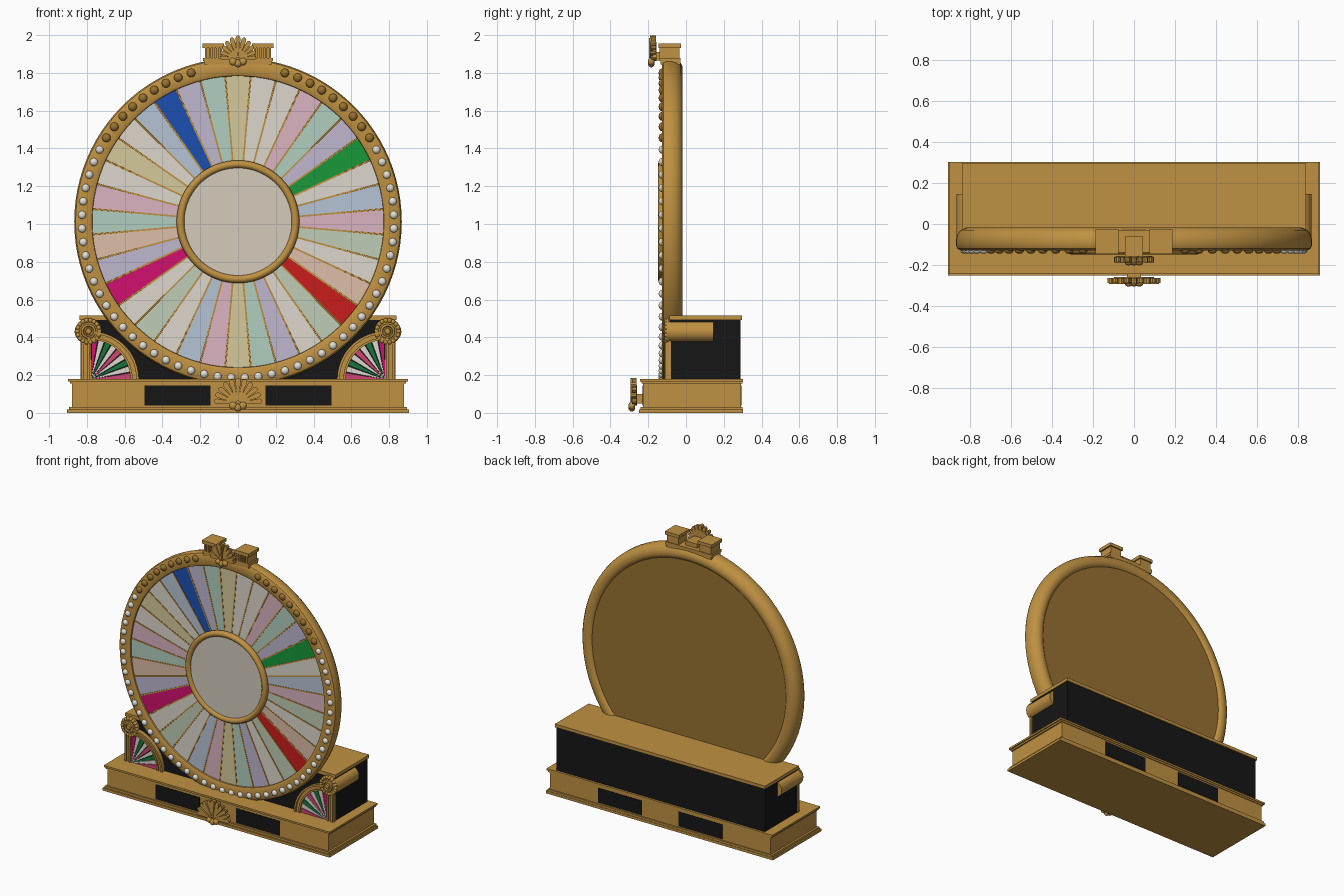
import bpy, bmesh
from math import sin, cos, pi, radians
from mathutils import Vector, Matrix

if "Cube" in bpy.data.objects:
    bpy.data.objects.remove(bpy.data.objects["Cube"])

def mat(name, r, g, b):
    m = bpy.data.materials.new(name)
    m.diffuse_color = [(c / 255) ** 2.2 for c in (r, g, b)] + [1]
    m.use_nodes = True
    m.node_tree.nodes["Principled BSDF"].inputs["Base Color"].default_value = m.diffuse_color
    return m

GOLD = mat("gold", 190, 144, 68)
DARK = mat("dark_gold", 150, 112, 52)
BLACK = mat("black", 28, 28, 28)
PEARL = mat("pearl", 225, 222, 212)
HUB = mat("hub_cream", 210, 202, 185)
COL = {k: mat("panel_" + k, *c) for k, c in dict(
    tan=(212, 200, 155), white=(219, 214, 203), pink=(217, 178, 192), teal=(176, 204, 190),
    lilac=(190, 182, 206), sky=(180, 194, 212), sage=(190, 203, 180), peach=(219, 188, 167),
    green=(30, 150, 60), red=(200, 34, 34), magenta=(208, 24, 110), blue=(34, 80, 175),
    leaf=(30, 115, 62), rose=(205, 70, 115)).items()}
CZ = 1.012  # wheel centre height

def finish(name, bm, m, smooth=True):
    bmesh.ops.recalc_face_normals(bm, faces=bm.faces)
    me = bpy.data.meshes.new(name)
    bm.to_mesh(me)
    bm.free()
    me.materials.append(m)
    ob = bpy.data.objects.new(name, me)
    bpy.context.collection.objects.link(ob)
    if smooth:
        bpy.ops.object.select_all(action='DESELECT')
        ob.select_set(True)
        bpy.context.view_layer.objects.active = ob
        bpy.ops.object.shade_smooth_by_angle(angle=radians(35))
    return ob

def add_box(bm, x0, x1, y0, y1, z0, z1):
    M = Matrix.Translation(((x0 + x1) / 2, (y0 + y1) / 2, (z0 + z1) / 2)) @ \
        Matrix.Diagonal((abs(x1 - x0), y1 - y0, z1 - z0, 1))
    bmesh.ops.create_cube(bm, size=1, matrix=M)

def boxes(name, m, *dims):
    bm = bmesh.new()
    for d in dims:
        add_box(bm, *d)
    return finish(name, bm, m, False)

def add_prism(bm, pts, y0, y1):
    # outline in x,z extruded along y
    a = [bm.verts.new((x, y0, z)) for x, z in pts]
    b = [bm.verts.new((x, y1, z)) for x, z in pts]
    n = len(pts)
    bm.faces.new(a)
    bm.faces.new(b[::-1])
    for i in range(n):
        bm.faces.new((a[i], b[i], b[(i + 1) % n], a[(i + 1) % n]))

def arc(cx, cz, r, a0, a1, n):
    return [(cx + r * cos(radians(a0 + (a1 - a0) * i / n)),
             cz + r * sin(radians(a0 + (a1 - a0) * i / n))) for i in range(n + 1)]

def lathe(name, prof, m, cx=0, cz=CZ, n=96, closed=False):
    # (radius, y) profile spun about the y axis
    bm = bmesh.new()
    vs = [bm.verts.new((cx + r, y, cz)) for r, y in prof]
    for i in range(len(vs) if closed else len(vs) - 1):
        bm.edges.new((vs[i], vs[(i + 1) % len(vs)]))
    bmesh.ops.spin(bm, geom=bm.verts[:] + bm.edges[:], cent=(cx, 0, cz), axis=(0, 1, 0),
                   angle=2 * pi, steps=n)
    bmesh.ops.remove_doubles(bm, verts=bm.verts, dist=1e-5)
    return finish(name, bm, m)

def domes(name, m, spots, r, depth):
    bm = bmesh.new()
    for p in spots:
        bmesh.ops.create_uvsphere(bm, u_segments=12, v_segments=8, radius=1,
            matrix=Matrix.Translation(p) @ Matrix.Diagonal((r, depth, r, 1)))
    return finish(name, bm, m)

# stepped base with dark inset panels front and back
boxes("base", GOLD, (-.905, .905, -.25, .303, 0, .018), (-.895, .895, -.24, .3, .018, .032),
      (-.88, .88, -.228, .292, .032, .155), (-.89, .89, -.235, .298, .155, .167),
      (-.9, .9, -.243, .303, .167, .18))
for s, side in ((-1, "left"), (1, "right")):
    x0, x1 = sorted((s * .145, s * .495))
    boxes("base_panel_" + side, BLACK, (x0, x1, -.231, .295, .04, .145))

# rear housing
boxes("housing", BLACK, (-.83, .83, -.085, .288, .18, .495))
boxes("housing_top", GOLD, (-.838, .838, -.088, .297, .492, .515))

# wheel rim and backing
lathe("wheel_rim", [(.77, -.105), (.773, -.122), (.785, -.128), (.845, -.128), (.86, -.12),
      (.867, -.105), (.867, -.075), (.86, -.05), (.845, -.03), (.82, -.018), (.795, -.018),
      (.778, -.028), (.77, -.04)], GOLD, closed=True)
lathe("wheel_backing", [(0, -.105), (.775, -.105), (.775, -.035), (0, -.035)], DARK)

# wheel panels, counter-clockwise from the right, ten degrees each
order = ("pink sky white green lilac teal pink white white tan teal lilac blue sky white tan white "
         "pink teal peach lilac magenta white sage white sky pink tan teal lilac white sage "
         "red peach white sage").split()
for i, c in enumerate(order):
    bm = bmesh.new()
    a = i * 10
    add_prism(bm, arc(0, CZ, .772, a - 4.6, a + 4.6, 4) + arc(0, CZ, .31, a + 4.3, a - 4.3, 2),
              -.112, -.1)
    finish("wheel_panel_%02d" % i, bm, COL[c], False)

# thin gold dividers between panels
bm = bmesh.new()
for i in range(36):
    M = Matrix.Translation((0, 0, CZ)) @ Matrix.Rotation(radians(i * 10 + 5), 4, 'Y') @ \
        Matrix.Translation((.54, -.107, 0)) @ Matrix.Diagonal((.46, .014, .009, 1))
    bmesh.ops.create_cube(bm, size=1, matrix=M)
finish("wheel_dividers", bm, GOLD, False)

# hub
lathe("hub_disc", [(0, -.132), (.3, -.132), (.3, -.1)], HUB)
lathe("hub_ring", [(.304 + .021 * cos(t * pi / 6), -.126 + .023 * sin(t * pi / 6))
                   for t in range(12)], GOLD, closed=True)

# bulbs round the rim: gold at the top, pearl elsewhere
gold, pearl = [], []
for i in range(72):
    a = i * 5 + 2.5
    off = abs((a - 90 + 180) % 360 - 180)
    if off > 15:
        p = Vector((.826 * cos(radians(a)), -.128, CZ + .826 * sin(radians(a))))
        (gold if off < 60 else pearl).append(p)
domes("rim_bulbs_gold", DARK, gold, .023, .017)
domes("rim_bulbs_pearl", PEARL, pearl, .021, .017)

# crown: slab with two fluted, capped blocks
dims = [(-.18, .18, -.135, -.03, 1.845, 1.862), (-.185, .185, -.14, -.03, 1.862, 1.88)]
for s in (-1, 1):
    def bx(a, b, *r):
        dims.append((*sorted((s * a, s * b)), *r))
    bx(.085, .175, -.13, -.035, 1.88, 1.935)
    bx(.075, .187, -.145, -.026, 1.932, 1.955)
    for k in range(5):
        bx(.085 + k * .0195, .096 + k * .0195, -.139, -.12, 1.88, 1.935)
boxes("crown", GOLD, *dims)

def shell(name, pz, y, length, side, n=11):
    # fan of rounded ribs rising from a small scroll
    bm = bmesh.new()
    for i in range(n):
        t = (i / (n - 1) - .5) * 2
        a = 90 - t * 84
        L = length + (side - length) * abs(t)
        w = L * .105
        u = Vector((cos(radians(a)), sin(radians(a))))
        v = Vector((-u.y, u.x))
        pts = [u * d * L + v * k * w for d, k in ((.1, -.3), (.86, -1), (.95, -.8), (1, 0),
                                                  (.95, .8), (.86, 1), (.1, .3))]
        add_prism(bm, [(p.x, p.y + pz) for p in pts], y - .012 - .006 * (i % 2), y + .012)
    add_prism(bm, [(x, z) for x, z in arc(0, pz, length * .72, 5, 175, 16)] + [(0, pz - .01)],
              y - .004, y + .016)
    finish(name, bm, GOLD)
    domes(name + "_scrolls", GOLD, [Vector((k * .026, y - .012, pz - .012 - .01 * (k == 0)))
                                    for k in (-1, 0, 1)], .021, .018)

shell("crown_shell", 1.872, -.172, .127, .098)
boxes("crown_shell_mount", GOLD, (-.045, .045, -.168, -.06, 1.865, 1.91))
boxes("crown_shell_spine", GOLD, (-.006, .006, -.197, -.17, 1.88, 1.985))
shell("base_shell", .05, -.275, .135, .13)
boxes("base_shell_mount", GOLD, (-.035, .035, -.27, -.22, .05, .1))

# side ornaments: bolster, rosette, post, arch and coloured quarter fan
for s, side in ((-1, "left"), (1, "right")):
    cx, cz = s * .792, .432
    lathe("bolster_" + side, [(0, -.1), (.055, -.1), (.055, .145), (0, .145)], GOLD,
          s * .81, .43, 32)
    lathe("rosette_" + side, [(0, -.09), (.07, -.09), (.07, -.103), (.04, -.108), (.038, -.117),
          (.028, -.12), (.024, -.111), (.018, -.111), (.014, -.12), (0, -.124)], GOLD, cx, cz, 40)
    domes("rosette_petals_" + side, GOLD,
          [Vector((cx + .058 * cos(k * pi / 9), -.103, cz + .058 * sin(k * pi / 9)))
           for k in range(18)], .0125, .012)
    dims = []
    for a, b, y in ((.778, .835, -.1), (.784, .796, -.11), (.816, .829, -.11)):
        dims.append((*sorted((s * a, s * b)), y, -.08, .18, .4))
    boxes("post_" + side, GOLD, *dims)

    fx, fz = -.778, .178
    bm = bmesh.new()
    for r0, r1, y in ((.208, .22, -.112), (.22, .24, -.103), (.24, .253, -.115)):
        pts = arc(fx, fz, r1, 0, 90, 20) + arc(fx, fz, r0, 90, 0, 20)
        add_prism(bm, [(-s * x, z) for x, z in pts], y, -.08)
    finish("arch_" + side, bm, GOLD)
    for i in range(9):
        bm = bmesh.new()
        pts = arc(fx, fz, .21, i * 10 + .6, i * 10 + 9.4, 2) + [(fx, fz)]
        add_prism(bm, [(-s * x, z) for x, z in pts], -.1, -.084)
        c = ("rose", "white", "leaf", "white")[i % 4] if i < 8 else "magenta"
        finish("fan_panel_%s_%d" % (side, i), bm, COL[c], False)
